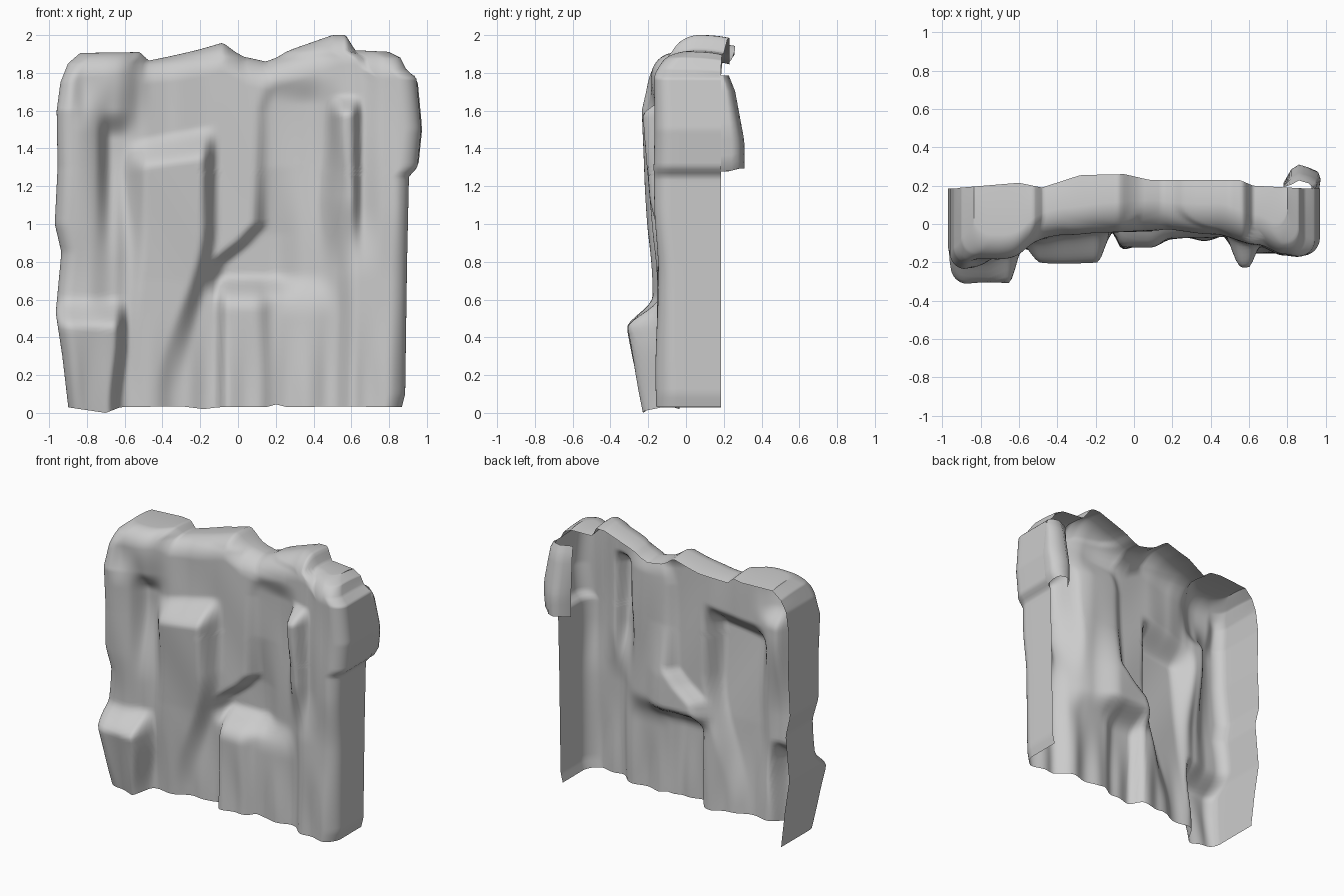
import bpy, bmesh, math

if "Cube" in bpy.data.objects:
    bpy.data.objects.remove(bpy.data.objects["Cube"])

# ---- helpers -------------------------------------------------------------
def smooth(a, b, t):
    t = min(1, max(0, (t - a) / (b - a)))
    return t * t * (3 - 2 * t)

def curve(pts, t, soft=False):
    if t <= pts[0][0]:
        return pts[0][1]
    for (a, va), (b, vb) in zip(pts, pts[1:]):
        if t <= b:
            k = smooth(a, b, t) if soft else (t - a) / (b - a)
            return va + (vb - va) * k
    return pts[-1][1]

def band(a, b, e0, e1, t):
    """1 inside a..b, with soft edges of width e0 and e1"""
    return smooth(a - e0 / 2, a + e0 / 2, t) * (1 - smooth(b - e1 / 2, b + e1 / 2, t))

def finish(bm, name):
    bmesh.ops.remove_doubles(bm, verts=bm.verts, dist=0.0004)
    bmesh.ops.recalc_face_normals(bm, faces=bm.faces)
    me = bpy.data.meshes.new(name)
    bm.to_mesh(me)
    bm.free()
    ob = bpy.data.objects.new(name, me)
    bpy.context.collection.objects.link(ob)
    bpy.ops.object.select_all(action='DESELECT')
    ob.select_set(True)
    bpy.context.view_layer.objects.active = ob
    bpy.ops.object.shade_smooth_by_angle(angle=math.radians(80))

def sheet(bm, rows):
    vs = [[bm.verts.new(p) for p in r] for r in rows]
    for r0, r1 in zip(vs, vs[1:]):
        for k in range(len(r0) - 1):
            bm.faces.new((r0[k], r0[k + 1], r1[k + 1], r1[k]))

# ---- outline of the cliff ------------------------------------------------
LEFT = [(0, -.895), (.3, -.93), (.53, -.965), (.85, -.935), (1.0, -.97),
        (1.3, -.955), (1.6, -.96), (1.75, -.94), (1.85, -.9), (1.91, -.83)]
RIGHT = [(0, .86), (.1, .885), (.8, .895), (1.25, .905), (1.3, .95), (1.5, .97),
         (1.77, .945), (1.82, .89), (1.88, .86), (1.91, .8)]
RIDGE = [(-.86, 1.905), (-.52, 1.91), (-.45, 1.865), (-.2, 1.925), (-.08, 1.96), (.02, 1.885),
         (.13, 1.86), (.3, 1.93), (.5, 2.0), (.57, 2.0), (.62, 1.92), (.83, 1.91)]
FOOT = [(-.9, .03), (-.7, 0), (-.62, .03), (-.3, .035), (-.18, .02), (-.1, .03), (.15, .03),
        (.2, .045), (.26, .03), (.55, .035), (.8, .03)]
BACK = [(-.9, .19), (-.6, .215), (-.48, .19), (-.28, .255), (-.05, .26), (.08, .23),
        (.55, .23), (.62, .2), (.9, .185)]
BASE = [(-.95, -.18), (-.8, -.18), (-.66, -.14), (-.52, -.08), (-.35, -.06), (-.15, -.04),
        (.1, -.035), (.2, -.045), (.42, -.05), (.64, -.11), (.78, -.16), (.86, -.17)]

def depth(x, z):
    """front surface y: a wavy wall pushed towards each rock block"""
    y = curve(BASE, x, True)
    def push(target, w):
        nonlocal y
        y += (target - y) * w
    # foot of the right pillar
    push(-.15, band(.58, 1.2, .12, .1, x) * (1 - smooth(.7, 1.1, z)))
    # hollow right of the middle, reaching left under a slanted overhang
    edge = curve([(.7, -.13), (.8, -.1), (.9, .03), (1.0, .12), (1.6, .14), (1.72, .16)], z)
    push(-.01, band(edge, .45, .08, .2, x) * band(.62, 1.71, .2, .16, z))
    deep = curve([(.7, .07), (.95, .06), (1.3, .01), (1.7, -.01)], z)
    push(deep, band(edge, .27, .1, .2, x) * band(.66, 1.68, .14, .2, z))
    # niche beside the left pillar
    push(-.07, band(-.71, -.54, .09, .12, x) * band(1.1, 1.53, .6, .16, z))
    # left pillar swelling into a boulder at the top
    ty = curve([(.6, -.18), (1.3, -.22), (1.6, -.24), (1.8, -.2), (1.9, -.17)], z)
    push(ty, band(-1.2, -.77, .1, .18, x) * smooth(.6, 1.0, z))
    push(-.18, band(-.85, -.58, .1, .26, x) * smooth(1.48, 1.78, z))
    # tapering buttress
    k = 1 - smooth(.1, 1.0, z)
    cx, hw = -.35 - .14 * k, .2 - .07 * k
    ty = curve([(0, -.11), (.7, -.15), (1.33, -.205), (1.5, -.19)], z)
    top = 1.39 + .18 * (x + .35)
    push(ty, band(cx - hw, cx + hw, .14, .09 + .06 * k, x) * (1 - smooth(top - .08, top + .1, z)))
    # middle ledge
    push(-.12, band(-.09, .17, .06, .18, x) * (1 - smooth(.54, .74, z)))
    push(-.075, band(.17, .5, .1, .2, x) * (1 - smooth(.5, .75, z)))
    # slim right column, blending into the wall on its left
    push(-.225 + .06 * (1.6 - z), band(.515, .63, .1 + .1 * (1 - smooth(1.1, 1.5, z)), .07, x)
         * band(.95, 1.63, .4, .12, z))
    # corner ledge on the left
    ty = curve([(0, -.215), (.47, -.315), (.6, -.3)], z)
    push(ty, band(-1.2, -.615 - .04 * (1 - smooth(0, .4, z)), .1, .08, x) * (1 - smooth(.44, .62, z)))
    # flutes near the foot
    return y + .01 * math.sin(30 * x) * (1 - smooth(.1, .6, z)) + .004 * math.sin(11 * x + 7 * z)

# ---- cliff wall: front, rounded edges, sides and top; open back and base --
NX, NZ = 140, 120
grid = []
for j in range(NZ + 1):
    v = math.sin(math.pi / 2 * j / NZ)
    row = []
    for i in range(NX + 1):
        s = math.sin(math.pi / 2 * (2 * i / NX - 1))
        zt = curve(RIDGE, -.015 + .815 * s)
        z0 = curve(FOOT, -.015 + .88 * s)
        z = z0 + v * (zt - z0)
        xl, xr = curve(LEFT, z), curve(RIGHT, z)
        x = xl + (xr - xl) * (s + 1) / 2
        y = depth(x, z)
        rt = curve([(-.9, .14), (-.6, .12), (-.3, .15), (.5, .16), (.75, .15)], x)
        for d, r in ((x - xl, .085), (xr - x, .095), (zt - z, rt)):
            a = min(1, max(0, 1 - d / r))
            y += r * (1 - math.sqrt(1 - a * a))
        row.append((x, y, z))
    grid.append(row)

def skirt(line):
    rows = []
    for p in line:
        high = smooth(1.76, 1.86, p[2])
        yb = .185 + (curve(BACK, p[0]) - .185) * high
        rows.append([(p[0], p[1] + (yb - p[1]) * k / 5, p[2] - .015 * high * (k / 5) ** 2)
                     for k in range(6)])
    return rows

bm = bmesh.new()
sheet(bm, grid)
for line in ([r[0] for r in grid], [r[-1] for r in grid], grid[-1]):
    sheet(bm, skirt(line))
finish(bm, "cliff_wall")

# ---- rock flap wrapping behind the right side ----------------------------
PROFILE = [(.955, .17), (.965, .24), (.955, .275), (.91, .295), (.86, .31), (.82, .285), (.78, .215)]
rows = []
for n in range(13):
    z = 1.275 + .51 * n / 12
    pull = curve([(1.27, 0), (1.42, 0), (1.7, .05), (1.79, .085)], z)
    xr = curve(RIGHT, z) - .96
    rows.append([(x + (xr if x > .93 else 0), max(.17, y - pull * smooth(.17, .3, y)),
                  z + .02 * smooth(.2, .3, y) * (1 - n / 12)) for x, y in PROFILE])
bm = bmesh.new()
sheet(bm, rows)
finish(bm, "rear_flap")
